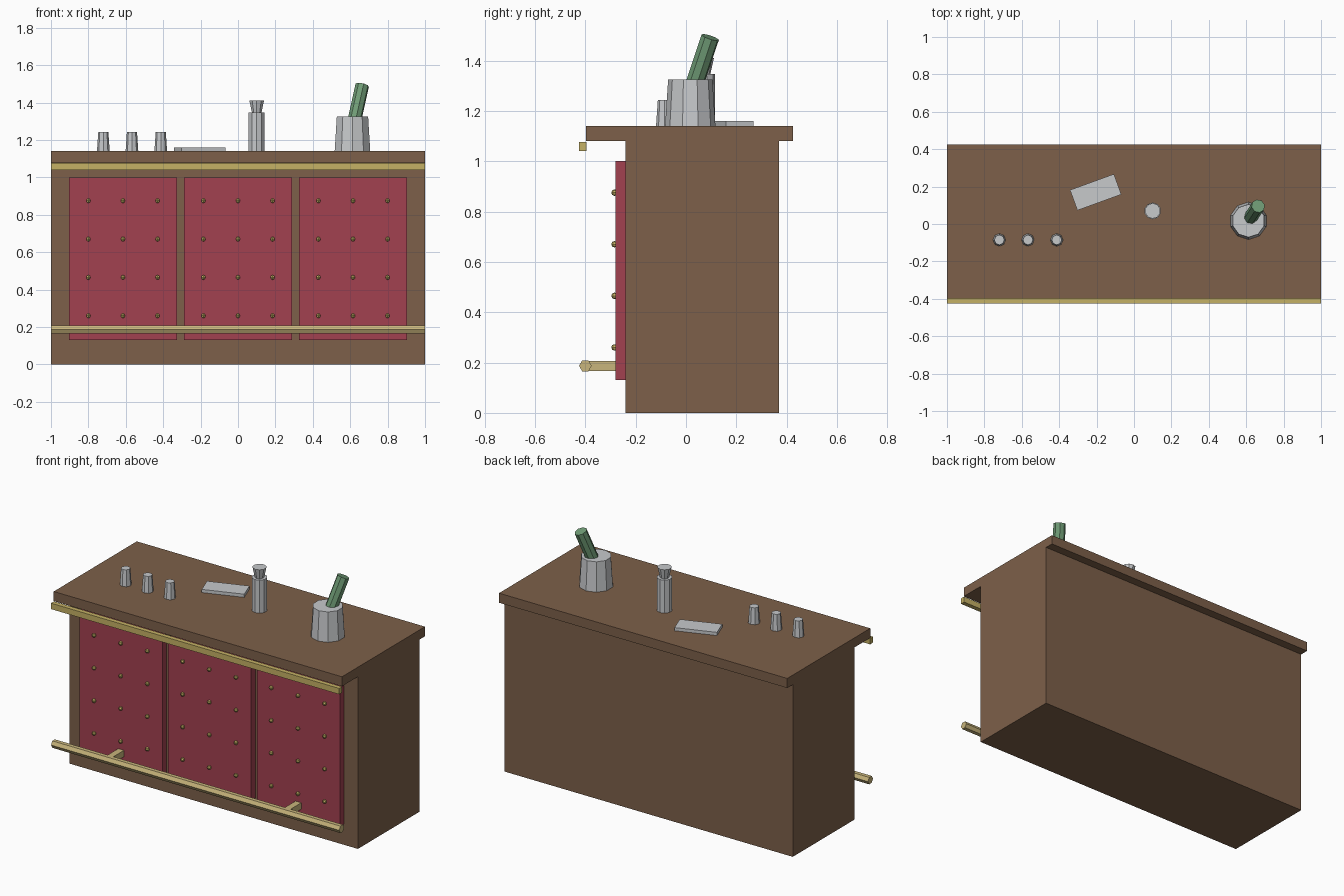
import bpy
from math import pi, radians
from mathutils import Vector

cube = bpy.data.objects.get("Cube")
if cube:
    bpy.data.objects.remove(cube, do_unlink=True)


def material(name, rgb):
    mat = bpy.data.materials.new(name)
    mat.use_nodes = True
    colour = (*rgb, 1)
    mat.diffuse_color = colour
    mat.node_tree.nodes["Principled BSDF"].inputs["Base Color"].default_value = colour
    return mat


wood = material("brown wood", (0.205, 0.117, 0.067))
leather = material("red leather", (0.36, 0.052, 0.08))
gold = material("gold trim", (0.56, 0.44, 0.13))
brass = material("pale brass", (0.58, 0.46, 0.20))
metal = material("silver metal", (0.57, 0.585, 0.60))
glass = material("green glass", (0.16, 0.33, 0.18))


def finish(name, mat):
    ob = bpy.context.object
    ob.name = name
    ob.data.materials.append(mat)
    return ob


def box(name, x, y, z, mat, turn=0):
    """Box from its (low, high) range on each axis."""
    ranges = (x, y, z)
    bpy.ops.mesh.primitive_cube_add(
        size=1, location=[(a + b) / 2 for a, b in ranges], rotation=(0, 0, turn))
    bpy.context.object.scale = [b - a for a, b in ranges]
    return finish(name, mat)


def tube(name, start, end, r1, r2, sides, mat):
    """Capped, optionally tapered prism between two points."""
    start, end = Vector(start), Vector(end)
    axis = end - start
    bpy.ops.mesh.primitive_cone_add(
        vertices=sides, radius1=r1, radius2=r2, depth=axis.length,
        location=(start + end) / 2, rotation=axis.to_track_quat("Z", "Y").to_euler())
    return finish(name, mat)


# Counter
TOP = 1.14
box("counter_body", (-1, 1), (-0.24, 0.37), (0, 1.08), wood)
box("counter_top", (-1, 1), (-0.398, 0.425), (1.08, TOP), wood)
box("front_trim", (-1, 1), (-0.425, -0.396), (1.04, 1.077), gold)

# Padded panels with rows of studs, and a rail bracket on the outer two
for i, name in enumerate(("right", "middle", "left")):
    cx = (i - 1) * 0.615
    box(name + "_panel", (cx - 0.288, cx + 0.288), (-0.28, -0.235), (0.13, 1), leather)
    for col in (-1, 0, 1):
        for row in range(4):
            bpy.ops.mesh.primitive_uv_sphere_add(
                segments=6, ring_count=4, radius=0.013,
                location=(cx + col * 0.185, -0.284, 0.26 + row * 0.205))
            finish(name + "_panel_stud", gold)
    if i != 1:
        box(name + "_rail_bracket", (cx - 0.02, cx + 0.02), (-0.4, -0.24),
            (0.167, 0.207), brass)

# Hexagonal foot rail, with a corner pointing forward
bpy.ops.mesh.primitive_cylinder_add(
    vertices=6, radius=0.025, depth=2, location=(0, -0.4, 0.187), rotation=(0, pi / 2, 0))
finish("foot_rail", brass)

# Cups and tray
for cx in (-0.72, -0.567, -0.413):
    tube("cup", (cx, -0.085, TOP), (cx, -0.085, TOP + 0.103), 0.034, 0.027, 8, metal)
box("tray", (-0.33, -0.08), (0.112, 0.228), (TOP, TOP + 0.02), metal, radians(20))

# Shaker with flared cap
tube("shaker_body", (0.1, 0.07, TOP), (0.1, 0.07, 1.347), 0.045, 0.045, 10, metal)
tube("shaker_cap", (0.1, 0.07, 1.347), (0.1, 0.07, 1.41), 0.027, 0.041, 10, metal)

# Ice bucket with a leaning bottle
tube("ice_bucket", (0.612, 0.017, TOP), (0.612, 0.017, 1.325), 0.1, 0.088, 10, metal)
tube("bottle", (0.597, -0.005, 1.19), (0.664, 0.096, 1.492), 0.037, 0.037, 8, glass)
